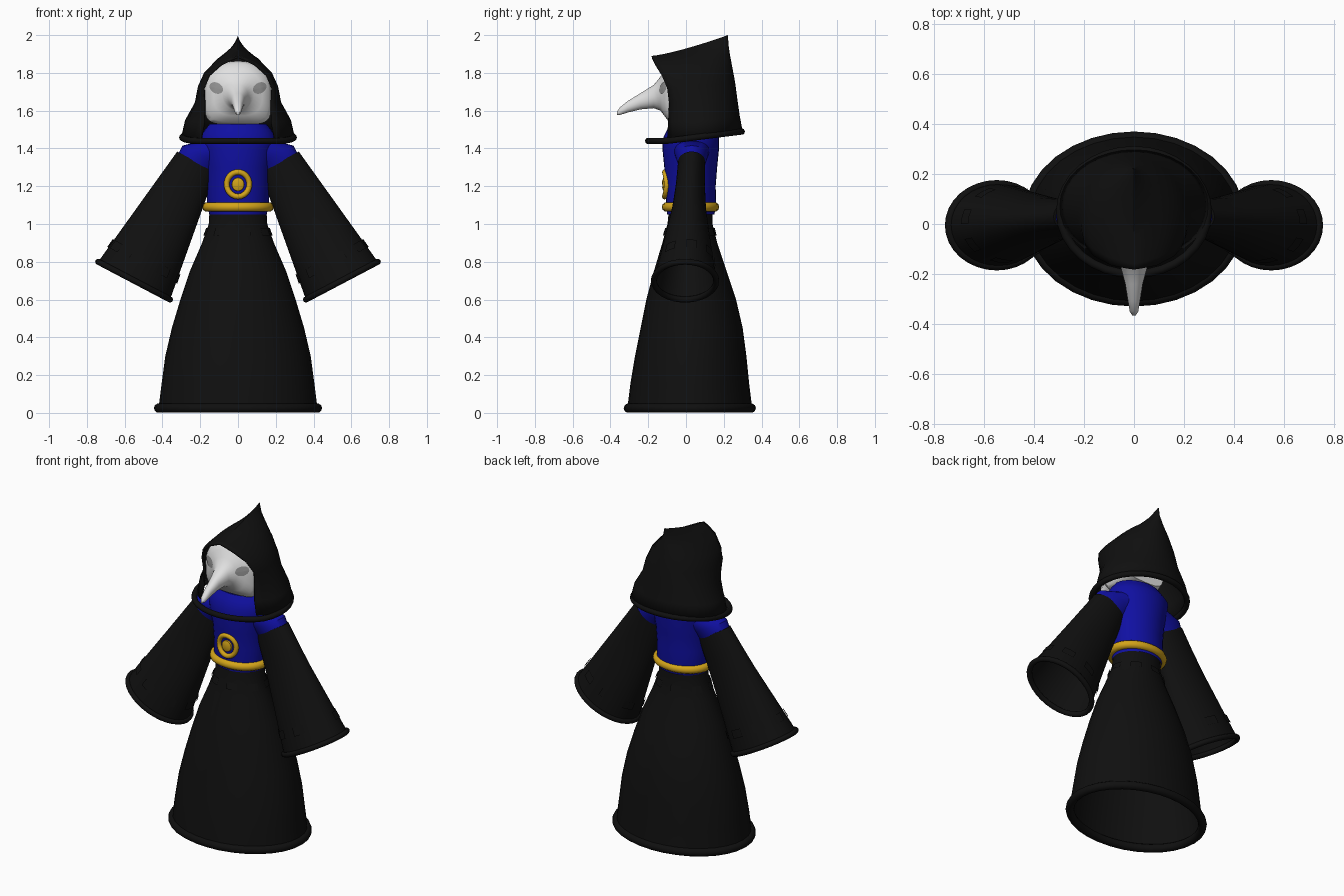
import bpy, bmesh
from math import sin, cos, pi, asin, sqrt, radians
from mathutils import Vector
from mathutils.bvhtree import BVHTree

if "Cube" in bpy.data.objects:
    bpy.data.objects.remove(bpy.data.objects["Cube"], do_unlink=True)


def material(name, rgb):
    m = bpy.data.materials.new(name)
    m.use_nodes = True
    m.diffuse_color = (*rgb, 1)
    bsdf = m.node_tree.nodes["Principled BSDF"]
    bsdf.inputs["Base Color"].default_value = (*rgb, 1)
    bsdf.inputs["Roughness"].default_value = 0.7
    return m


BLACK = material("black cloth", (0.005, 0.005, 0.005))
BLUE = material("blue cloth", (0.005, 0.005, 0.36))
GOLD = material("gold", (0.65, 0.37, 0.01))
BONE = material("pale mask", (0.75, 0.75, 0.75))
GREY = material("eye grey", (0.3, 0.3, 0.3))
X, Y, Z = Vector((1, 0, 0)), Vector((0, 1, 0)), Vector((0, 0, 1))
SIDES = 32


def add(name, bm, mat):
    bmesh.ops.recalc_face_normals(bm, faces=bm.faces)
    me = bpy.data.meshes.new(name)
    bm.to_mesh(me)
    bm.free()
    me.materials.append(mat)
    for p in me.polygons:
        p.use_smooth = True
    me.set_sharp_from_angle(angle=radians(45))
    ob = bpy.data.objects.new(name, me)
    bpy.context.collection.objects.link(ob)
    return ob


def loft(name, rings, mat, closed=True, caps=(), keep=lambda i: True):
    """Skin a list of equal-length point rings."""
    bm = bmesh.new()
    rows = [[bm.verts.new(p) for p in r] for r in rings]
    n = len(rows[0])
    for a, b in zip(rows, rows[1:]):
        for i in range(n if closed else n - 1):
            if keep(i):
                j = (i + 1) % n
                bm.faces.new((a[i], a[j], b[j], b[i]))
    for c in caps:
        bm.faces.new(rows[c])
    bmesh.ops.remove_doubles(bm, verts=bm.verts, dist=0.0001)
    return add(name, bm, mat)


def oval(c, u, v, n=SIDES):
    return [c + u * cos(2 * pi * i / n) + v * sin(2 * pi * i / n) for i in range(n)]


def level(z, w, y0, y1, grow=0):
    """Horizontal oval of half width w, running from y0 to y1."""
    return oval(Vector((0, (y0 + y1) / 2, z)), X * (w + grow), Y * ((y1 - y0) / 2 + grow))


def tube(name, points, radius, mat):
    cu = bpy.data.curves.new(name, 'CURVE')
    cu.dimensions = '3D'
    cu.bevel_depth = radius
    cu.bevel_resolution = 3
    sp = cu.splines.new('POLY')
    sp.points.add(len(points) - 1)
    for p, co in zip(sp.points, points):
        p.co = (*co, 1)
    sp.use_cyclic_u = True
    sp.use_smooth = True
    cu.materials.append(mat)
    ob = bpy.data.objects.new(name, cu)
    bpy.context.collection.objects.link(ob)
    return ob


# Skirt with rolled hem and stitched waist marks
skirt = [(0.03, 0.42, -0.31, 0.35), (0.15, 0.405, -0.295, 0.335), (0.3, 0.385, -0.27, 0.32),
         (0.45, 0.35, -0.24, 0.3), (0.6, 0.305, -0.21, 0.265), (0.75, 0.255, -0.17, 0.215),
         (0.9, 0.19, -0.125, 0.165), (1.0, 0.155, -0.098, 0.14), (1.08, 0.15, -0.09, 0.14)]
loft("skirt", [level(*s) for s in skirt], BLACK)
tube("skirt_hem", level(0.025, 0.42, -0.305, 0.345), 0.025, BLACK)
loft("waist_stitches", [level(0.94, 0.177, -0.116, 0.156, 0.006),
                        level(0.98, 0.162, -0.104, 0.146, 0.006)],
     BLACK, keep=lambda i: i % 4 < 2)

# Tunic body, neck and belt
torso = [(1.05, 0.152, -0.1, 0.15), (1.1, 0.163, -0.105, 0.16), (1.2, 0.163, -0.107, 0.157),
         (1.3, 0.17, -0.115, 0.165), (1.4, 0.19, -0.125, 0.175), (1.46, 0.2, -0.12, 0.175),
         (1.5, 0.175, -0.1, 0.15), (1.53, 0.15, -0.08, 0.13)]
loft("tunic", [level(*s) for s in torso], BLUE, caps=(-1,))
tube("belt", level(1.09, 0.163, -0.102, 0.15), 0.026, GOLD)


# Chest emblem, following the curve of the tunic
def chest(r, a):
    x = r * cos(a)
    return Vector((x, 0.025 - 0.137 * sqrt(1 - (x / 0.165) ** 2), 1.21 + r * 1.08 * sin(a)))


turn = [2 * pi * i / 24 for i in range(24)]
tube("emblem_ring", [chest(0.06, a) for a in turn], 0.015, GOLD)
loft("emblem_stud", [[chest(0.034, a) + Y * 0.01 for a in turn],
                     [chest(0.032, a) - Y * 0.008 for a in turn],
                     [chest(0.018, a) - Y * 0.014 for a in turn]], GOLD, caps=(-1,))

# Shoulders and flared sleeves
for s, side in ((1, "left"), (-1, "right")):
    across = Vector((0.885 * s, 0, 0.465))
    top, cuff = Vector((0.22 * s, 0.03, 1.33)), Vector((0.55 * s, -0.005, 0.7))

    def sleeve_ring(f, ry, grow=0):
        return oval(top.lerp(cuff, f), across * (0.115 + 0.1 * f + grow), Y * (ry + grow))

    loft(side + "_shoulder",
         [oval(Vector((0.08 * s, 0.03, 1.4)), across * 0.1, Y * 0.1),
          oval(Vector((0.19 * s, 0.03, 1.36)), across * 0.118, Y * 0.085),
          oval(top + Vector((0.01 * s, 0, -0.02)), across * 0.105, Y * 0.068)], BLUE, caps=(0, -1))
    loft(side + "_sleeve",
         [sleeve_ring(f, ry) for f, ry in ((0, 0.072), (0.2, 0.077), (0.4, 0.09),
                                           (0.6, 0.115), (0.8, 0.14), (1, 0.165))],
         BLACK, caps=(0,))
    tube(side + "_cuff", sleeve_ring(1, 0.165), 0.016, BLACK)
    loft(side + "_sleeve_stitches", [sleeve_ring(0.8, 0.14, 0.007), sleeve_ring(0.87, 0.149, 0.007)],
         BLACK, keep=lambda i: i % 4 < 2)

# Hood: open C-shaped rows from the collar up to a sloping ridge
# (front z, back z, half width, opening ratio, front y, back y)
hood_rows = [(1.45, 1.49, 0.3, 0.66, -0.1, 0.3), (1.54, 1.57, 0.28, 0.65, -0.095, 0.285),
             (1.64, 1.66, 0.228, 0.8, -0.09, 0.272), (1.72, 1.75, 0.213, 0.88, -0.1, 0.26),
             (1.79, 1.83, 0.18, 0.88, -0.13, 0.245), (1.85, 1.9, 0.115, 0.8, -0.165, 0.232),
             (1.88, 1.95, 0.05, 0.6, -0.178, 0.225), (1.89, 2.0, 0.0, 0.5, -0.182, 0.222)]


def hood_ring(zf, zb, w, ratio, yf, yb, n=28):
    end = pi - asin(ratio)
    pts = []
    for i in range(n + 1):
        a = end * (2 * i / n - 1)
        k = (1 - cos(a)) / (1 - cos(end))
        pts.append(Vector((w * sin(a), yb + (yf - yb) * k, zf + (zb - zf) * (1 - k) ** 1.3)))
    return pts


hood = loft("hood", [hood_ring(*r) for r in hood_rows], BLACK, closed=False)
thick = hood.modifiers.new("thickness", 'SOLIDIFY')
thick.thickness = 0.012
rim = level(1.44, 0.295, -0.2, 0.295)
for p in rim:
    p.z += 0.05 * max(0, (p.y + 0.1) / 0.4)
tube("hood_rim", rim, 0.017, BLACK)

# Beaked mask: (y, centre z, half width, half height, squareness of the lower half)
mask_rows = [(0.1, 1.695, 0.14, 0.14, 4), (0, 1.695, 0.17, 0.16, 5), (-0.06, 1.695, 0.178, 0.168, 5),
             (-0.09, 1.695, 0.165, 0.155, 4), (-0.115, 1.695, 0.13, 0.122, 3),
             (-0.135, 1.69, 0.085, 0.09, 2), (-0.17, 1.675, 0.054, 0.062, 2),
             (-0.24, 1.65, 0.035, 0.043, 2), (-0.31, 1.62, 0.024, 0.03, 2),
             (-0.35, 1.597, 0.017, 0.02, 2), (-0.365, 1.587, 0.007, 0.009, 2)]


def mask_ring(y, cz, w, h, square):
    pts = []
    for i in range(SIDES):
        c, s = cos(2 * pi * i / SIDES), sin(2 * pi * i / SIDES)
        e = 2 / (2.2 if s >= 0 else square)
        pts.append(Vector((w * abs(c) ** e * (1 if c > 0 else -1), y,
                           cz + h * abs(s) ** e * (1 if s > 0 else -1))))
    return pts


mask = loft("beaked_mask", [mask_ring(*r) for r in mask_rows], BONE, caps=(0, -1))

# Eyes: thin almond plates laid on the mask
tree = BVHTree.FromPolygons([v.co for v in mask.data.vertices],
                            [p.vertices for p in mask.data.polygons])
for s, side in ((1, "left"), (-1, "right")):
    rings = []
    for k in (1, 0.66, 0.33, 0.01):
        ring = []
        for a in turn:
            p = Vector((s * (0.115 + k * 0.036 * cos(a)), -1,
                        1.72 + k * (0.03 * sin(a) + 0.008 * cos(a))))
            hit = tree.ray_cast(p, Y)[0]
            ring.append((hit if hit else Vector((p.x, -0.08, p.z))) - Y * 0.004)
        rings.append(ring)
    loft(side + "_eye", rings, GREY, caps=(-1,))
